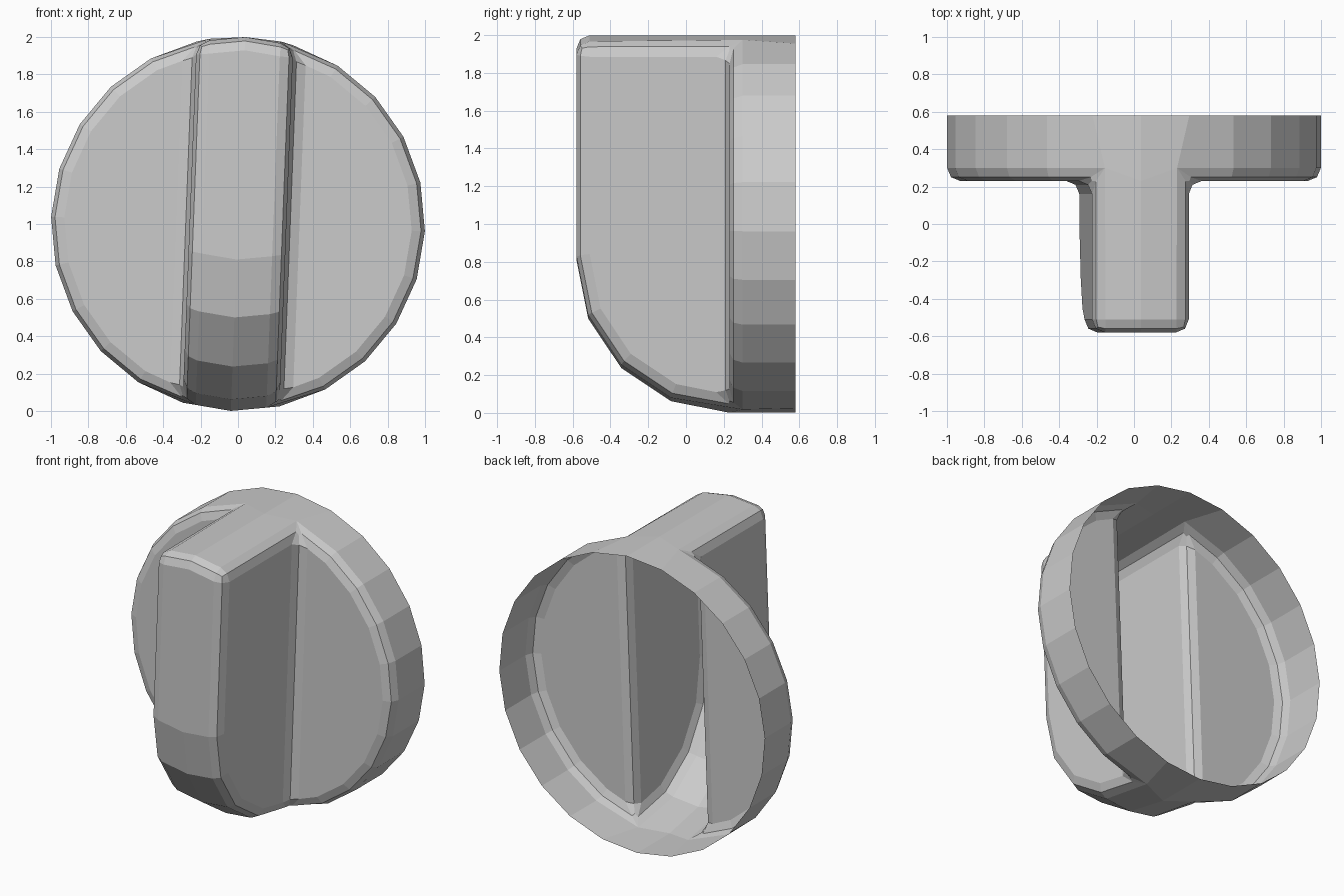
import bpy
import bmesh
from math import sin, cos, radians

SIDES = 24
STEP = 360 / SIDES
BACK_Y, FACE_Y = 0.58, 0.23
GRIP_DEPTH = 0.81
BEVEL = 0.07
TILT = 2.2

cube = bpy.data.objects.get("Cube")
if cube:
    bpy.data.objects.remove(cube, do_unlink=True)

# One plain grey plastic
grey = bpy.data.materials.new("grey_plastic")
grey.use_nodes = True
colour = (0.6, 0.6, 0.6, 1)
grey.diffuse_color = colour
grey.node_tree.nodes["Principled BSDF"].inputs["Base Color"].default_value = colour

bm = bmesh.new()


def ring(y):
    angles = [radians(STEP * i) for i in range(SIDES)]
    return [bm.verts.new((sin(a), y, cos(a))) for a in angles]


# Skirt: open-backed round wall
back, rim = ring(BACK_Y), ring(FACE_Y)
for i in range(SIDES):
    j = (i + 1) % SIDES
    bm.faces.new((back[i], back[j], rim[j], rim[i]))

# Grip outline: straight top and front, quarter-round underside
half = SIDES // 2


def grip_column(k):
    top, bottom = rim[k], rim[half - k]
    x = top.co.x
    column = [top, bm.verts.new((x, FACE_Y - GRIP_DEPTH, top.co.z))]
    for n in range(4):
        t = radians(22.5 * n)
        y = FACE_Y - GRIP_DEPTH * cos(t)
        z = bottom.co.z + GRIP_DEPTH * (1 - sin(t))
        column.append(bm.verts.new((x, y, z)))
    return column + [bottom]


columns = [grip_column(k) for k in (-1, 0, 1)]
for a, b in zip(columns, columns[1:]):
    for n in range(len(a) - 1):
        bm.faces.new((a[n], a[n + 1], b[n + 1], b[n]))

# Grip side walls and the two face halves beside them
bm.faces.new(columns[0])
bm.faces.new(columns[2])
bm.faces.new(rim[1:half])
bm.faces.new(rim[half + 1:])
bmesh.ops.recalc_face_normals(bm, faces=bm.faces[:])

mesh = bpy.data.meshes.new("knob_shell")
bm.to_mesh(mesh)
bm.free()
mesh.materials.append(grey)

knob = bpy.data.objects.new("knob_shell", mesh)
bpy.context.collection.objects.link(knob)
knob.location.z = 1
knob.rotation_euler.y = radians(TILT)

# Two-step rounding on the sharp edges and the inner corners
bevel = knob.modifiers.new("edge_rounding", "BEVEL")
bevel.width = BEVEL
bevel.segments = 2
bevel.limit_method = "ANGLE"
bevel.angle_limit = radians(30)
bevel.use_clamp_overlap = False
